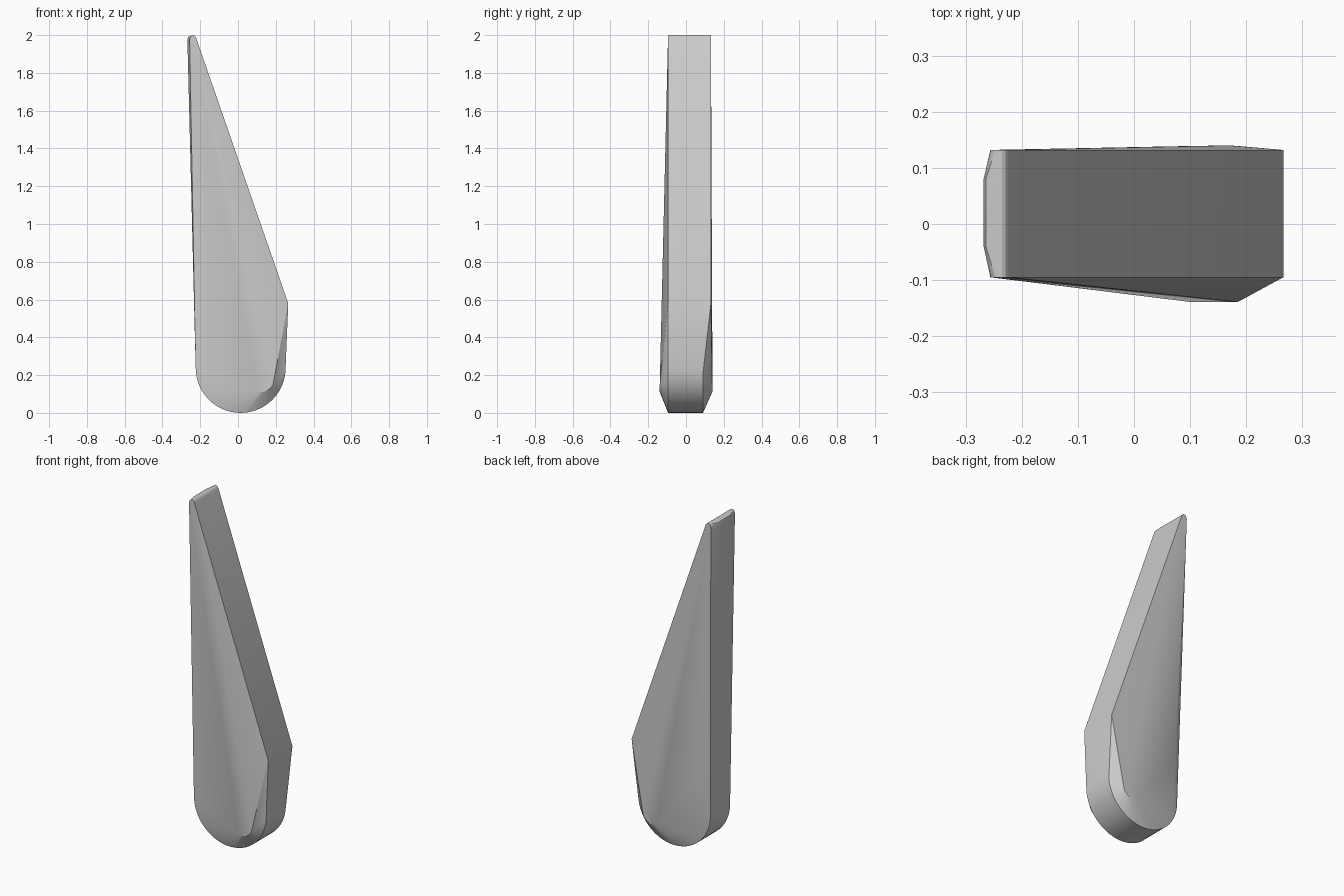
import bpy, bmesh, math

cube = bpy.data.objects.get("Cube")
if cube:
    bpy.data.objects.remove(cube, do_unlink=True)

grey = bpy.data.materials.new("light_grey")
grey.use_nodes = True
colour = (0.6, 0.6, 0.6, 1)
grey.diffuse_color = colour
grey.node_tree.nodes["Principled BSDF"].inputs["Base Color"].default_value = colour


def arc(cx, cz, rx, rz, start, end, steps):
    """Points (x, z) along an elliptical arc, angles in degrees."""
    angles = [math.radians(start + (end - start) * i / steps) for i in range(steps + 1)]
    return [(cx + rx * math.cos(a), cz + rz * math.sin(a)) for a in angles]


points = []


def span(outline, front, back):
    """Place an outline at both a front and a back depth."""
    points.extend((x, y, z) for x, z in outline for y in (front, back))


FRONT, BACK = -0.095, 0.132

# Rounded butt
span(arc(0.014, 0.238, 0.238, 0.238, 180, 360, 28), FRONT, 0.09)
# Pointed tip: rounded cap, with a narrower outer edge on its steep side
span(arc(-0.238, 1.975, 0.018, 0.025, 20, 180, 8), FRONT, BACK)
span([(-0.268, 1.975), (-0.264, 1.99)], -0.04, 0.08)
# Shoulder
span([(0.266, 0.58)], FRONT, BACK)
# Low swellings on the two broad faces
swell = arc(0.12, 0.19, 0.075, 0.08, 255, 330, 6)
span(swell, -0.139, 0.139)
points.append((0.17, 0.14, 0.2))
# Back corner where the long bevel runs out
points.append((-0.175, 0.132, 0.48))

# Wrap the sections in one convex skin
bm = bmesh.new()
for p in points:
    bm.verts.new(p)
hull = bmesh.ops.convex_hull(bm, input=bm.verts)
loose = [v for v in bm.verts if not v.link_faces]
bmesh.ops.delete(bm, geom=loose, context='VERTS')
bmesh.ops.dissolve_limit(bm, angle_limit=math.radians(0.3),
                         verts=bm.verts, edges=bm.edges)
bmesh.ops.recalc_face_normals(bm, faces=bm.faces)

mesh = bpy.data.meshes.new("tapered_blade")
bm.to_mesh(mesh)
bm.free()
mesh.materials.append(grey)
blade = bpy.data.objects.new("tapered_blade", mesh)
bpy.context.collection.objects.link(blade)

# Smooth the rounded butt, keep the rims crisp
bpy.ops.object.select_all(action='DESELECT')
blade.select_set(True)
bpy.context.view_layer.objects.active = blade
bpy.ops.object.shade_smooth_by_angle(angle=math.radians(22))
